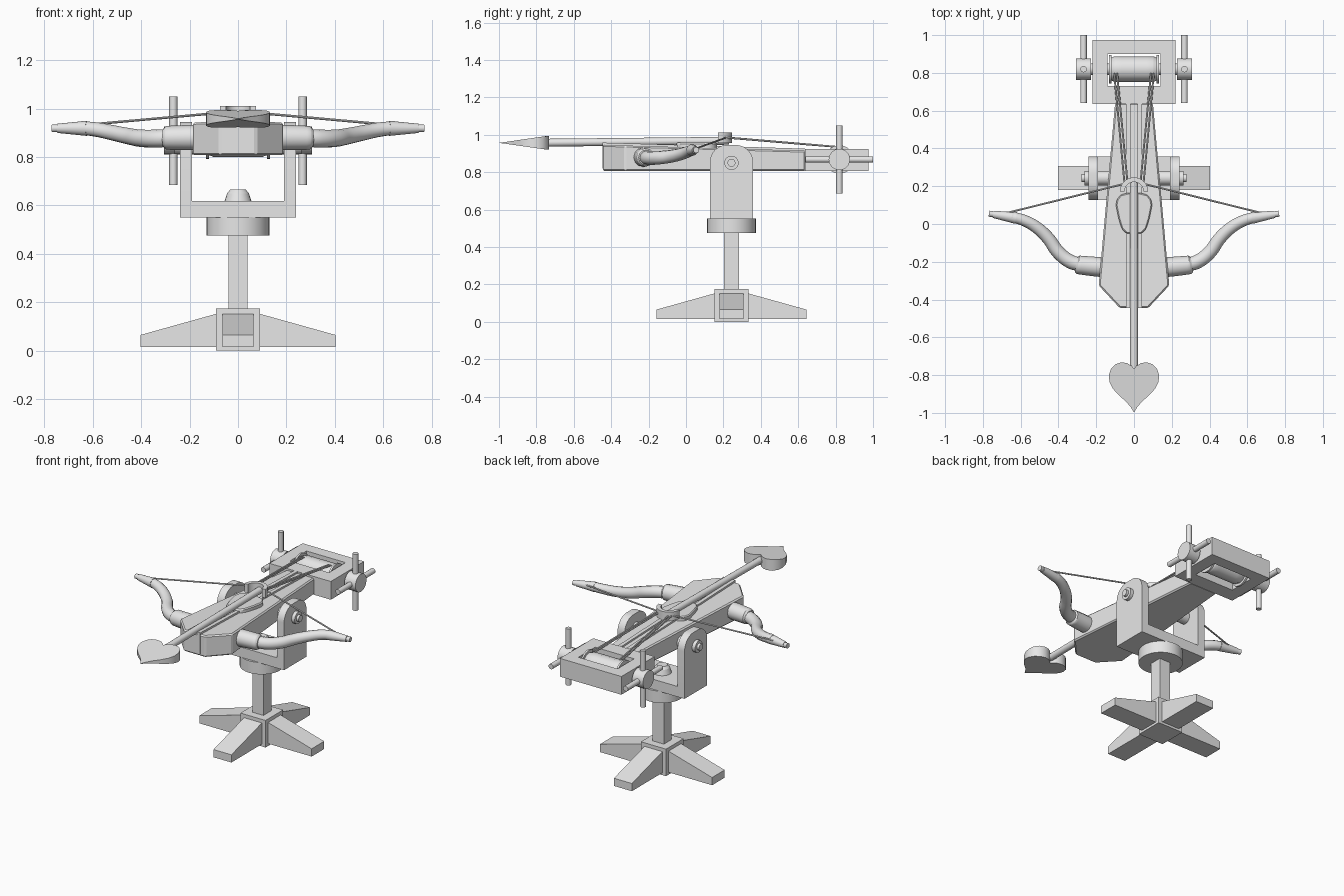
import bpy, bmesh, math
from mathutils import Vector

if "Cube" in bpy.data.objects:
    bpy.data.objects.remove(bpy.data.objects["Cube"])

grey = bpy.data.materials.new("plain grey")
grey.diffuse_color = (0.8, 0.8, 0.8, 1)
grey.use_nodes = True
grey.node_tree.nodes["Principled BSDF"].inputs["Base Color"].default_value = grey.diffuse_color
PY = 0.243          # y of the pedestal axis
WY, WZ = 0.82, 0.868  # winch axis


def finish(ob, smooth=False):
    ob.data.materials.clear()
    ob.data.materials.append(grey)
    bpy.ops.object.select_all(action='DESELECT')
    bpy.context.view_layer.objects.active = ob
    ob.select_set(True)
    if smooth:
        bpy.ops.object.shade_smooth_by_angle(angle=math.radians(35))
    return ob


def prism(name, pts, lo, hi, axis='z', smooth=False, bevel=0, fix=None):
    """Extrude a 2D outline along an axis; fix(v) may move vertices afterwards."""
    put = {'z': lambda a, b, t: (a, b, t), 'y': lambda a, b, t: (a, t, b),
           'x': lambda a, b, t: (t, a, b)}[axis]
    bm = bmesh.new()
    r0 = [bm.verts.new(put(a, b, lo)) for a, b in pts]
    r1 = [bm.verts.new(put(a, b, hi)) for a, b in pts]
    bm.faces.new(r0)
    bm.faces.new(r1)
    n = len(pts)
    for i in range(n):
        j = (i + 1) % n
        bm.faces.new((r0[i], r0[j], r1[j], r1[i]))
    if fix:
        for v in bm.verts:
            fix(v.co)
    bmesh.ops.recalc_face_normals(bm, faces=bm.faces)
    if bevel:
        bmesh.ops.bevel(bm, geom=list(bm.edges), offset=bevel, segments=1, affect='EDGES')
    me = bpy.data.meshes.new(name)
    bm.to_mesh(me)
    bm.free()
    ob = bpy.data.objects.new(name, me)
    bpy.context.collection.objects.link(ob)
    return finish(ob, smooth)


def box(name, x0, x1, y0, y1, z0, z1, bevel=0):
    return prism(name, [(x0, y0), (x1, y0), (x1, y1), (x0, y1)], z0, z1, bevel=bevel)


def rod(name, a, b, r, r2=None, sides=24):
    a, b = Vector(a), Vector(b)
    d = b - a
    bpy.ops.mesh.primitive_cone_add(vertices=sides, radius1=r, radius2=r if r2 is None else r2,
                                    depth=d.length, location=(a + b) / 2,
                                    rotation=d.to_track_quat('Z', 'Y').to_euler())
    ob = bpy.context.object
    ob.name = name
    return finish(ob, True)


def tube(name, pts):
    """Smooth swept tube through (x, y, z, radius) points."""
    cu = bpy.data.curves.new(name, 'CURVE')
    cu.dimensions = '3D'
    cu.bevel_depth = 1
    cu.bevel_resolution = 4
    cu.resolution_u = 5
    cu.use_fill_caps = True
    sp = cu.splines.new('BEZIER')
    sp.bezier_points.add(len(pts) - 1)
    for p, (x, y, z, r) in zip(sp.bezier_points, pts):
        p.co = (x, y, z)
        p.radius = r
        p.handle_left_type = p.handle_right_type = 'AUTO'
    ob = bpy.data.objects.new(name, cu)
    bpy.context.collection.objects.link(ob)
    bpy.ops.object.select_all(action='DESELECT')
    bpy.context.view_layer.objects.active = ob
    ob.select_set(True)
    bpy.ops.object.convert(target='MESH')
    return finish(bpy.context.object, True)


def arc(cx, cy, r, a0, a1, n=10):
    return [(cx + r * math.cos(math.radians(a0 + (a1 - a0) * i / n)),
             cy + r * math.sin(math.radians(a0 + (a1 - a0) * i / n))) for i in range(n + 1)]


# pedestal: hub, four tapered feet, post and turntable
box("base_hub", -0.09, 0.09, PY - 0.09, PY + 0.09, 0, 0.175)
for i in range(4):
    leg = prism("base_foot", [(0.03, 0.015), (0.402, 0.015), (0.402, 0.065), (0.09, 0.152), (0.03, 0.152)],
                -0.064, 0.064, 'y')
    leg.location = (0, PY, 0)
    leg.rotation_euler.z = i * math.pi / 2
box("post", -0.04, 0.04, PY - 0.04, PY + 0.04, 0.17, 0.48)
rod("turntable", (0, PY, 0.475), (0, PY, 0.552), 0.13, sides=32)

# yoke with rounded arms
box("yoke_base", -0.24, 0.24, 0.128, 0.358, 0.55, 0.617)
rod("yoke_pivot_cap", (0, PY, 0.615), (0, PY, 0.65), 0.056, 0.045)
rod("yoke_pivot_cap_top", (0, PY, 0.65), (0, PY, 0.665), 0.045, 0.032)
arm = [(0.128, 0.6), (0.358, 0.6)] + arc(0.268, 0.855, 0.09, 0, 90) + arc(0.218, 0.855, 0.09, 90, 180)
for s in (-1, 1):
    prism("yoke_arm", arm, s * 0.19, s * 0.24, 'x', smooth=True)
    rod("axle_washer", (s * 0.1, PY, 0.85), (s * 0.262, PY, 0.85), 0.038)
    rod("axle_pin", (s * 0.2, PY, 0.85), (s * 0.278, PY, 0.85), 0.021)


# stock, its top sloping down to the rear
def slope(front, rear):
    def fix(c):
        if c.z > 0.85:
            c.z = front + (rear - front) * (c.y + 0.445) / 1.08
    return fix


prism("stock", [(-0.075, -0.445), (0.075, -0.445), (0.187, -0.325), (0.1, 0.64), (-0.1, 0.64), (-0.187, -0.325)],
      0.807, 0.94, bevel=0.008, fix=slope(0.946, 0.915))
for s in (-1, 1):
    prism("arrow_rail", [(s * 0.018, -0.446), (s * 0.042, -0.446), (s * 0.042, 0.635), (s * 0.018, 0.635)],
          0.82, 0.95, fix=slope(0.958, 0.926))

# shield-shaped plate under the arrow
half = [(0.04, -0.05), (0.065, -0.025), (0.082, 0.03), (0.096, 0.1), (0.09, 0.13), (0.07, 0.155), (0.03, 0.165)]
prism("shield_plate", half + [(-x, y) for x, y in reversed(half)], 0.9, 0.958, smooth=True, bevel=0.006)

# string catch: half ring open to the front
prism("string_catch", [(0.075, 0.172)] + arc(0, 0.172, 0.075, 0, 180, 16) [1:] + arc(0, 0.172, 0.05, 180, 0, 16),
      0.955, 1.011, smooth=True)

# arrow shaft and wedge-shaped heart head
rod("arrow_shaft", (0, -0.80, 0.957), (0, 0.23, 0.968), 0.021, sides=16)
right = [(0, -0.768), (0.012, -0.752), (0.035, -0.737), (0.065, -0.732), (0.098, -0.742), (0.122, -0.766),
         (0.133, -0.8), (0.13, -0.835), (0.112, -0.872), (0.08, -0.907), (0.045, -0.938), (0.018, -0.968)]


def wedge(c):
    c.z = 0.957 + (c.z - 0.957) * min(1, max(0.03, (c.y + 0.998) / 0.25))


heart = right + [(0, -0.998)] + [(-x, y) for x, y in reversed(right[1:])]
prism("arrow_head", heart, 0.921, 0.993, smooth=True, fix=wedge)

# bow limbs, tips and string
for s in (-1, 1):
    tube("limb_socket", [(s * x, y, z, r) for x, y, z, r in
                         [(0.12, -0.232, 0.88, 0.052), (0.2, -0.226, 0.88, 0.052),
                          (0.295, -0.216, 0.879, 0.049), (0.307, -0.214, 0.879, 0.04)]])
    tube("bow_limb", [(s * x, y, z, r) for x, y, z, r in
                      [(0.28, -0.216, 0.879, 0.037), (0.335, -0.2, 0.876, 0.037), (0.4, -0.15, 0.877, 0.036),
                       (0.455, -0.075, 0.886, 0.034), (0.52, -0.015, 0.9, 0.032),
                       (0.585, 0.02, 0.913, 0.03), (0.65, 0.038, 0.92, 0.028)]])
    rod("limb_tip", (s * 0.625, 0.032, 0.918), (s * 0.745, 0.051, 0.918), 0.031, 0.019)
    rod("limb_tip_knob", (s * 0.735, 0.05, 0.918), (s * 0.768, 0.055, 0.918), 0.015, 0.016, 16)
    rod("bow_string", (s * 0.70, 0.052, 0.926), (s * 0.055, 0.212, 0.984), 0.005, sides=8)
    # winch ropes
    rod("winch_rope", (s * 0.05, 0.21, 0.985), (s * 0.105, 0.80, 0.936), 0.005, sides=8)
    rod("winch_rope_inner", (s * 0.035, 0.225, 0.985), (s * 0.09, 0.80, 0.936), 0.005, sides=8)
    # winch hub and crossed handles
    rod("winch_hub", (s * 0.228, WY, WZ), (s * 0.306, WY, WZ), 0.057)
    rod("handle_upright", (s * 0.267, WY, 0.685), (s * 0.267, WY, 1.05), 0.017, sides=16)
    rod("handle_level", (s * 0.267, 0.64, WZ), (s * 0.267, 1.0, WZ), 0.017, sides=16)
    # frame sides and drum flanges
    x0, x1 = sorted((s * 0.14, s * 0.22))
    box("winch_frame_side", x0, x1, 0.635, 0.975, 0.807, 0.925)
    rod("drum_flange", (s * 0.12, WY, WZ), (s * 0.132, WY, WZ), 0.076, sides=32)

# winch frame rails, drum and axle
box("winch_frame_front", -0.14, 0.14, 0.635, 0.73, 0.807, 0.925)
box("winch_frame_back", -0.14, 0.14, 0.9, 0.975, 0.807, 0.925)
tube("winch_drum", [(-0.122, WY, WZ, 0.06), (-0.1, WY, WZ, 0.068), (0.1, WY, WZ, 0.068), (0.122, WY, WZ, 0.06)])
rod("winch_axle", (-0.24, WY, WZ), (0.24, WY, WZ), 0.03)
